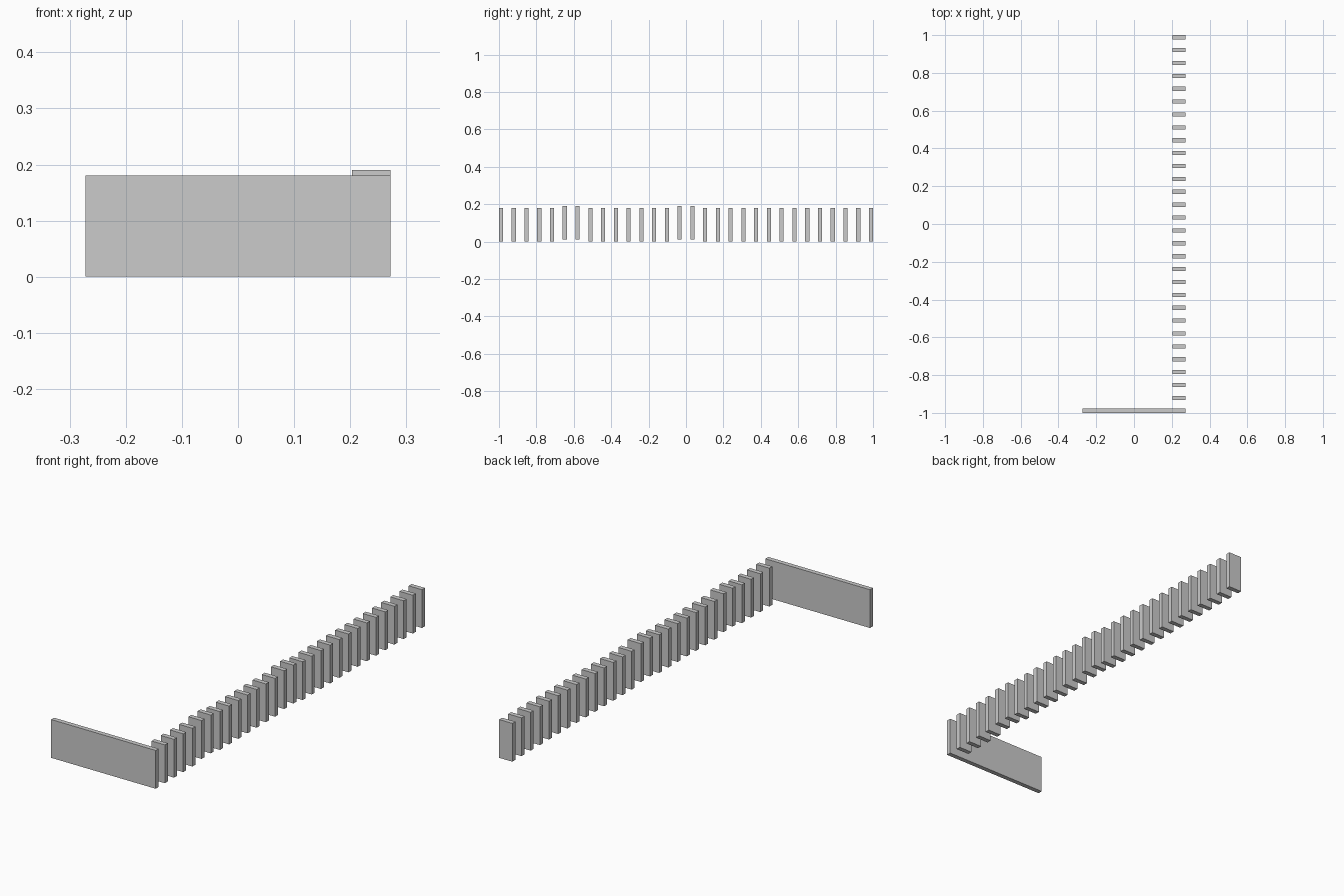
import bpy

if "Cube" in bpy.data.objects:
    bpy.data.objects.remove(bpy.data.objects["Cube"])

COUNT = 30            # end panel plus 29 slats
THICK = 0.022
HEIGHT = 0.18
X_LEFT, X_SLAT, X_RIGHT = -0.272, 0.203, 0.272
PITCH = (2 - THICK) / (COUNT - 1)
RAISED = {5, 6, 14, 15}


def board(name, x0, x1, y, z0):
    bpy.ops.mesh.primitive_cube_add(size=1, location=((x0 + x1) / 2, y, z0 + HEIGHT / 2))
    obj = bpy.context.object
    obj.name = name
    obj.scale = (x1 - x0, THICK, HEIGHT)
    bpy.ops.object.transform_apply(location=False, rotation=False, scale=True)
    return obj


# Long panel across the front end
y_first = -1 + THICK / 2
board("end_panel", X_LEFT, X_RIGHT, y_first, 0)

# Row of short slats, a few sitting slightly higher
for i in range(1, COUNT):
    board(f"slat_{i:02d}", X_SLAT, X_RIGHT, y_first + i * PITCH, 0.01 if i in RAISED else 0)
